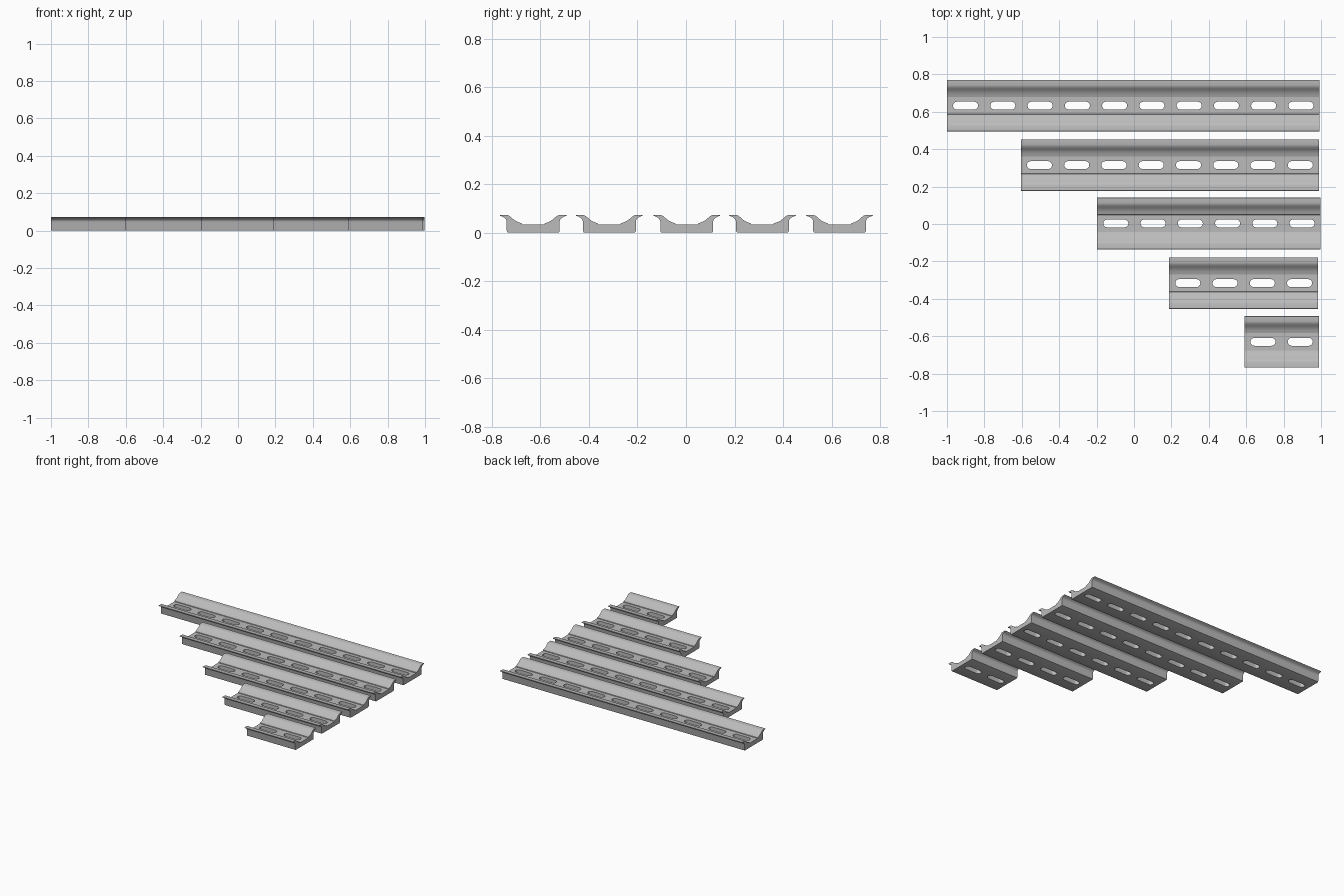
import bpy
import bmesh
from math import pi, sin, cos, radians

if "Cube" in bpy.data.objects:
    bpy.data.objects.remove(bpy.data.objects["Cube"], do_unlink=True)

PITCH = 0.1992      # slot spacing along a rail
SLOT_R = 0.021      # slot end radius
SLOT_L = 0.134      # slot length

steel = bpy.data.materials.new("grey steel")
steel.use_nodes = True
colour = (0.5, 0.5, 0.5, 1)
steel.diffuse_color = colour
steel.node_tree.nodes["Principled BSDF"].inputs["Base Color"].default_value = colour

# Half cross-section (y, z): from the channel floor over the lip to the base
HALF = [(0.046, 0.033), (0.047, 0.038), (0.062, 0.043), (0.074, 0.049),
        (0.083, 0.056), (0.092, 0.064), (0.100, 0.070), (0.109, 0.073),
        (0.136, 0.073), (0.138, 0.071), (0.136, 0.069), (0.127, 0.066),
        (0.118, 0.061), (0.112, 0.055), (0.109, 0.047), (0.109, 0.008),
        (0.107, 0.002), (0.102, 0.0)]
PROFILE = HALF + [(-y, z) for y, z in reversed(HALF)]


def slot_outline(cx):
    """Stadium outline centred on cx."""
    half = SLOT_L / 2 - SLOT_R
    pts = []
    for side, start in ((1, -pi / 2), (-1, pi / 2)):
        for i in range(11):
            a = start + pi * i / 10
            pts.append((cx + side * half + SLOT_R * cos(a), SLOT_R * sin(a)))
    return pts


def prism(bm, points, offset):
    """Close a flat outline and extrude it."""
    face = bm.faces.new([bm.verts.new(p) for p in points])
    ext = bmesh.ops.extrude_face_region(bm, geom=[face])
    bmesh.ops.translate(bm, vec=offset,
                        verts=[v for v in ext["geom"] if isinstance(v, bmesh.types.BMVert)])


def finish(bm, name):
    bmesh.ops.recalc_face_normals(bm, faces=bm.faces)
    mesh = bpy.data.meshes.new(name)
    bm.to_mesh(mesh)
    bm.free()
    obj = bpy.data.objects.new(name, mesh)
    bpy.context.collection.objects.link(obj)
    return obj


def make_rail(name, slots, x0, y0):
    # Extruded rail body
    bm = bmesh.new()
    prism(bm, [(0, y, z) for y, z in PROFILE], (slots * PITCH, 0, 0))
    rail = finish(bm, name)
    rail.data.materials.append(steel)

    # Row of slots cut through the floor
    bm = bmesh.new()
    for i in range(slots):
        prism(bm, [(x, y, -0.05) for x, y in slot_outline((i + 0.5) * PITCH)], (0, 0, 0.2))
    cutter = finish(bm, name + "_slot_cutter")
    cutter.hide_render = True

    cut = rail.modifiers.new("slots", "BOOLEAN")
    cut.operation = "DIFFERENCE"
    cut.solver = "EXACT"
    cut.object = cutter
    bpy.ops.object.select_all(action="DESELECT")
    bpy.context.view_layer.objects.active = rail
    rail.select_set(True)
    bpy.ops.object.modifier_apply(modifier=cut.name)
    bpy.data.objects.remove(cutter, do_unlink=True)
    bpy.ops.object.shade_smooth_by_angle(angle=radians(32))
    rail.location = (x0, y0, 0)


# Five rails, longest at the back, each two slots shorter than the last
for name, slots, x0, y0 in (("longest_rail", 10, -1.0, 0.633),
                            ("long_rail", 8, -0.605, 0.315),
                            ("middle_rail", 6, -0.197, 0.003),
                            ("short_rail", 4, 0.188, -0.316),
                            ("shortest_rail", 2, 0.59, -0.630)):
    make_rail(name, slots, x0, y0)
